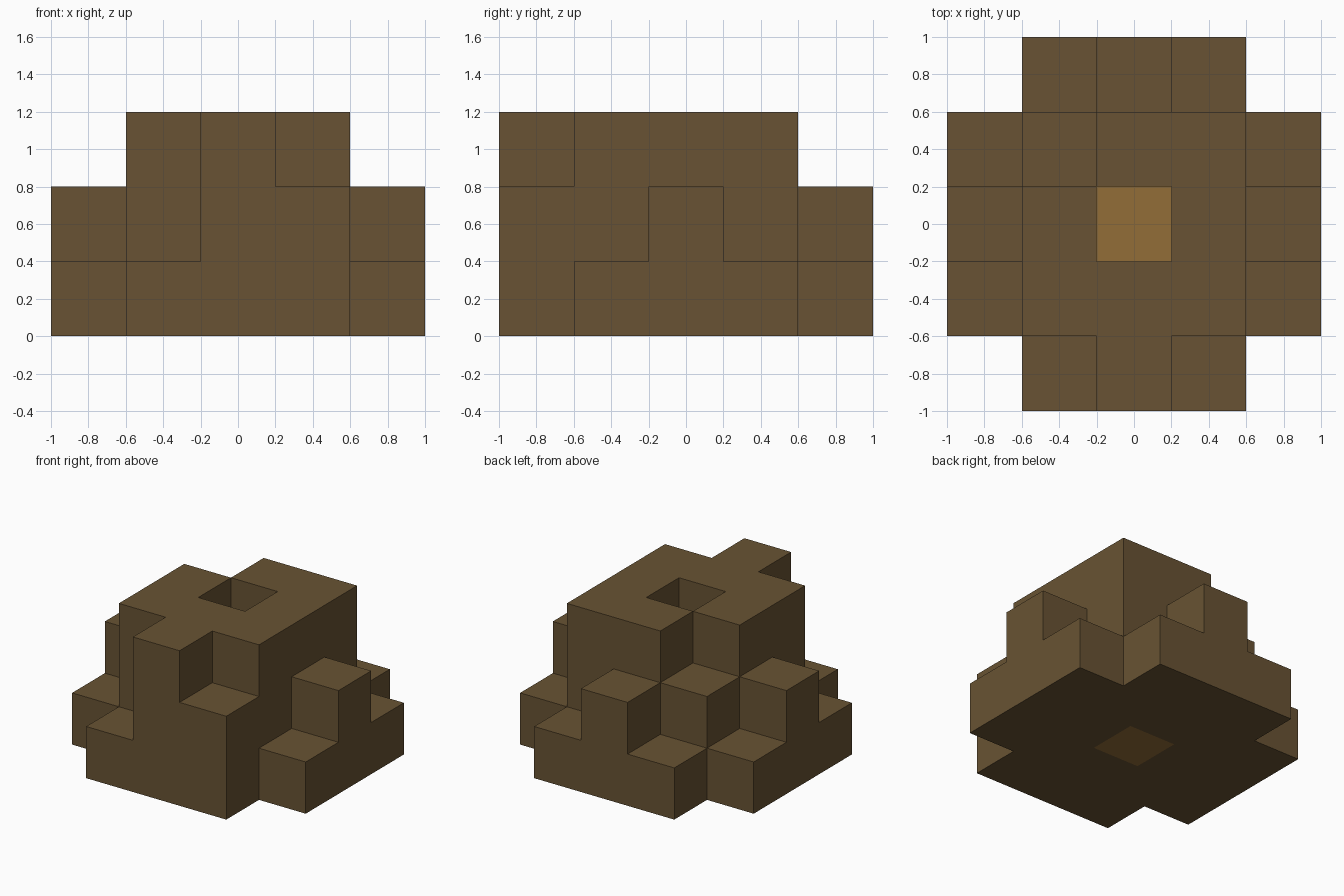
import bpy
import bmesh

cube = bpy.data.objects.get("Cube")
if cube:
    bpy.data.objects.remove(cube, do_unlink=True)

CELL = 0.4

# Height of each block column, back row first, x running left to right
ROWS = ["01210",
        "12331",
        "23232",
        "13331",
        "01320"]
HEIGHTS = {(c - 2, 2 - r): int(h)
           for r, row in enumerate(ROWS) for c, h in enumerate(row) if h != "0"}


def make_material(name, color):
    mat = bpy.data.materials.new(name)
    mat.use_nodes = True
    mat.diffuse_color = color
    mat.node_tree.nodes["Principled BSDF"].inputs["Base Color"].default_value = color
    return mat


bark = make_material("dark bark", (0.138, 0.086, 0.033, 1))
wood = make_material("light wood", (0.288, 0.153, 0.038, 1))


def build_part(name, cells, mat):
    """Make the exposed faces of a group of block columns."""
    bm = bmesh.new()

    def quad(points):
        bm.faces.new([bm.verts.new([v * CELL for v in p]) for p in points])

    for x, y in cells:
        top = HEIGHTS[x, y]
        ring = [(x - .5, y - .5), (x + .5, y - .5), (x + .5, y + .5), (x - .5, y + .5)]
        quad([(*p, top) for p in ring])
        quad([(*p, 0) for p in reversed(ring)])
        # Walls rise from the neighbouring column's top
        for i, (dx, dy) in enumerate([(0, -1), (1, 0), (0, 1), (-1, 0)]):
            a, b = ring[i], ring[(i + 1) % 4]
            for z in range(HEIGHTS.get((x + dx, y + dy), 0), top):
                quad([(*a, z), (*b, z), (*b, z + 1), (*a, z + 1)])
    bmesh.ops.remove_doubles(bm, verts=bm.verts, dist=0.0001)
    mesh = bpy.data.meshes.new(name)
    bm.to_mesh(mesh)
    bm.free()
    mesh.materials.append(mat)
    bpy.context.collection.objects.link(bpy.data.objects.new(name, mesh))


# Hollow trunk with its pale core, and a group of roots on every side
build_part("trunk", [c for c in HEIGHTS if max(map(abs, c)) == 1], bark)
build_part("heartwood", [(0, 0)], wood)
build_part("front_roots", [c for c in HEIGHTS if c[1] == -2], bark)
build_part("back_roots", [c for c in HEIGHTS if c[1] == 2], bark)
build_part("left_roots", [c for c in HEIGHTS if c[0] == 2], bark)
build_part("right_roots", [c for c in HEIGHTS if c[0] == -2], bark)
